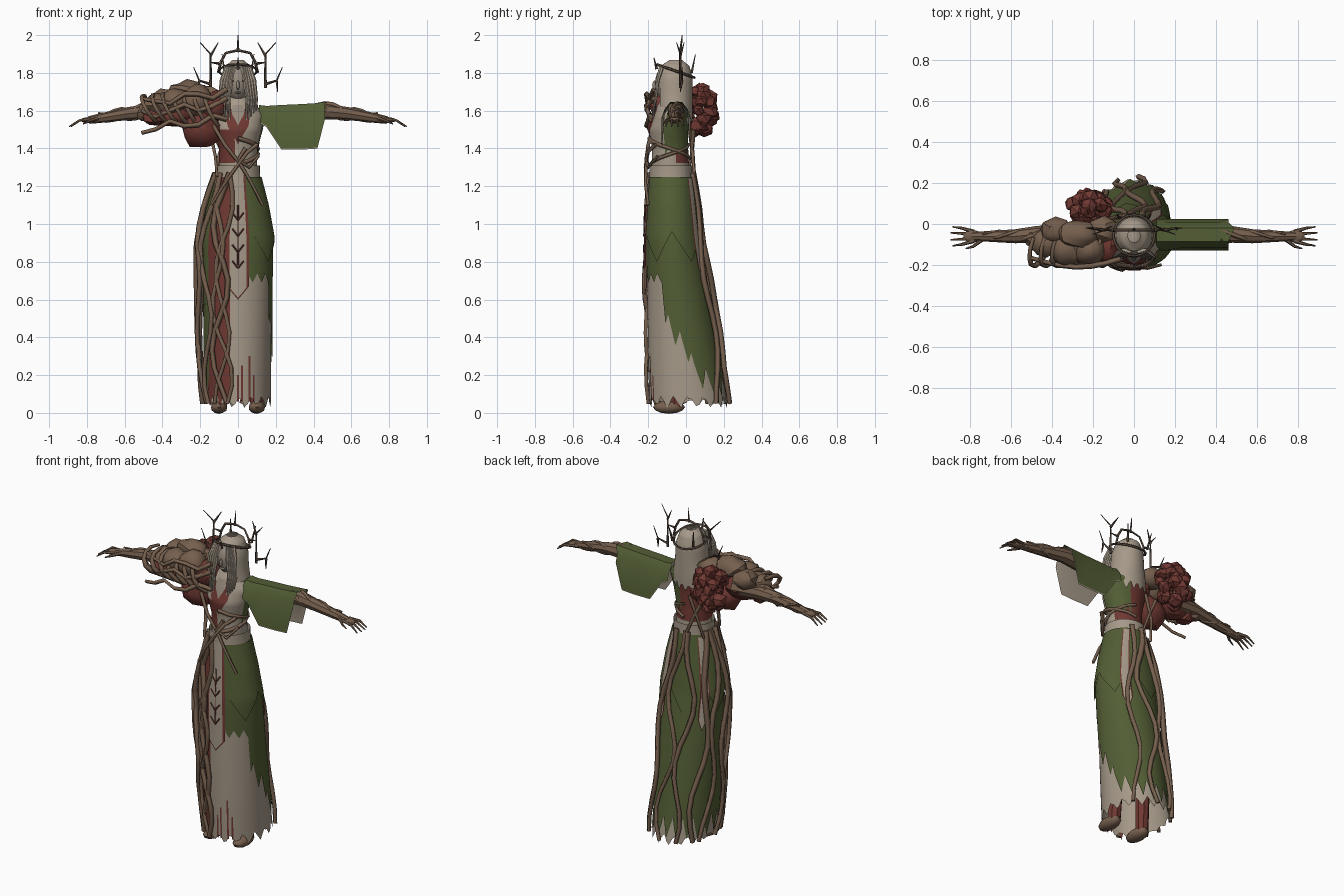
import bpy, bmesh, math, random
from mathutils import Vector, Matrix

random.seed(4)
if "Cube" in bpy.data.objects:
    bpy.data.objects.remove(bpy.data.objects["Cube"])


def material(name, r, g, b):
    m = bpy.data.materials.new(name)
    m.use_nodes = True
    m.diffuse_color = (r, g, b, 1)
    m.node_tree.nodes["Principled BSDF"].inputs["Base Color"].default_value = (r, g, b, 1)
    return m


CREAM = material("cream cloth", .38, .32, .25)
SKIN = material("pale skin", .3, .25, .2)
GREEN = material("moss green", .085, .11, .035)
RED = material("dark red", .16, .04, .032)
BROWN = material("bark brown", .18, .115, .075)
DARK = material("dark twig", .08, .055, .04)


def finish(name, bm, mats, smooth=True):
    mesh = bpy.data.meshes.new(name)
    bm.to_mesh(mesh)
    bm.free()
    ob = bpy.data.objects.new(name, mesh)
    bpy.context.collection.objects.link(ob)
    for m in mats:
        mesh.materials.append(m)
    if smooth:
        bpy.ops.object.select_all(action='DESELECT')
        ob.select_set(True)
        bpy.context.view_layer.objects.active = ob
        bpy.ops.object.shade_smooth_by_angle(angle=math.radians(35))
    return ob


# Body profiles: height, half width, front y, back y
SKIRT = [(1.26, .112, -.19, .03), (1.1, .15, -.2, .05), (.92, .18, -.21, .07),
         (.6, .175, -.205, .125), (.3, .175, -.2, .175), (0, .175, -.19, .225)]
TORSO = [(1.68, .045, -.12, -.02), (1.63, .09, -.15, .01), (1.58, .14, -.17, .02),
         (1.5, .125, -.195, .01), (1.4, .1, -.18, .01), (1.24, .1, -.18, .02)]
HOOD = [(1.865, .03, -.09, -.02), (1.84, .065, -.13, .015), (1.78, .088, -.15, .035),
        (1.68, .095, -.155, .035), (1.6, .11, -.155, .035), (1.4, .1, -.15, .03)]


def surf(profile, deg, z, k=1.0):
    for a, b in zip(profile, profile[1:]):
        if z >= b[0] or b is profile[-1]:
            t = min(1, max(0, (a[0] - z) / (a[0] - b[0])))
            break
    rx, f, r = (p + (q - p) * t for p, q in zip(a[1:], b[1:]))
    an = math.radians(deg)
    return Vector((rx * k * math.cos(an), (f + r) / 2 + (r - f) / 2 * k * math.sin(an), z))


def layer(name, mat, profile, a0, a1, top, bottom, k=1.0, cols=48, rows=14, rule=None):
    """Cloth sheet on a profile; bottom(angle, column) shapes the hem."""
    bm = bmesh.new()
    grid = []
    for i in range(cols + 1):
        a = a0 + (a1 - a0) * i / cols
        low = bottom(a, i)
        grid.append([bm.verts.new(surf(profile, a, top + (low - top) * j / rows, k)) for j in range(rows + 1)])
    for p, q in zip(grid, grid[1:]):
        for j in range(rows):
            bm.faces.new((p[j], p[j + 1], q[j + 1], q[j]))
    bmesh.ops.remove_doubles(bm, verts=bm.verts, dist=.0005)
    mats = mat if isinstance(mat, list) else [mat]
    if rule:
        for f in bm.faces:
            f.material_index = rule(f.calc_center_median())
    return finish(name, bm, mats)


def tubes(name, mat, paths, r, tip=.5, sides=0):
    """Tapered branches along point lists."""
    cu = bpy.data.curves.new(name, 'CURVE')
    cu.dimensions, cu.bevel_depth, cu.bevel_resolution, cu.use_fill_caps = '3D', r, sides, True
    for path in paths:
        s = cu.splines.new('POLY')
        s.points.add(len(path) - 1)
        for i, p in enumerate(path):
            s.points[i].co = (*p, 1)
            s.points[i].radius = 1 + (tip - 1) * i / (len(path) - 1)
    tmp = bpy.data.objects.new(name + "_path", cu)
    bpy.context.collection.objects.link(tmp)
    bpy.context.view_layer.update()
    mesh = bpy.data.meshes.new_from_object(tmp.evaluated_get(bpy.context.evaluated_depsgraph_get()))
    bpy.data.objects.remove(tmp)
    bm = bmesh.new()
    bm.from_mesh(mesh)
    return finish(name, bm, [mat], sides > 0)


def blobs(name, mat, items, sub=2, smooth=True, jitter=0):
    """Group of ellipsoids: (centre, radii)."""
    bm = bmesh.new()
    for c, s in items:
        m = Matrix.LocRotScale(Vector(c), None, Vector(s))
        for v in bmesh.ops.create_icosphere(bm, subdivisions=sub, radius=1, matrix=m)["verts"]:
            v.co += Vector(random.uniform(-jitter, jitter) for _ in range(3))
    return finish(name, bm, [mat], smooth)


def mirror(path):
    return [(-x, y, z) for x, y, z in path]


def zig(base, amp, n=4):
    return lambda a, i: base + amp * abs((i % n) / n * 2 - 1) + amp * .4 * math.sin(i * 1.7)


# Robe and skirt layers
layer("under_robe", CREAM, SKIRT, 0, 360, 1.26, zig(.04, .035), 1, 64)
layer("belt", CREAM, SKIRT, 0, 360, 1.31, lambda a, i: 1.25, 1.03, 32, 2)
layer("red_front_panel", RED, SKIRT, -152, -104, 1.25, zig(.04, .04), 1.025, 16)


def green_hem(a, i):
    tooth = .12 * abs((i % 6) / 3 - 1)
    if a < -28:
        return .69 + tooth * .4
    if a < 15:
        return .44 - (a + 28) * .005 + tooth
    return max(.07, .15 - a * .001) + tooth


layer("green_skirt", GREEN, SKIRT, -74, 212, 1.25, green_hem, 1.04, 96)
layer("green_overskirt", GREEN, SKIRT, -70, 205, 1.25, lambda a, i: .8 + .16 * abs((i % 16) / 8 - 1), 1.09, 64)


# Pointed panels: a red border with a cream centre
def panel(name, deg, w, top, low, k):
    for part, m, s, lift in (("border", RED, 1, 0), ("cloth", CREAM, .74, .012)):
        layer(name + "_" + part, m, SKIRT, deg - w * s, deg + w * s, top,
              lambda a, i: low + .01 * (lift > 0) + .07 * abs(a - deg) / w, k + lift, 8)


panel("front_tabard", -90, 18, 1.26, .6, 1.07)
panel("back_slit_left", 55, 9, 1.24, .7, 1.1)
panel("back_slit_right", 140, 9, 1.24, .7, 1.1)


def front(x, z, k=1.1):
    """Point on the front of the skirt."""
    p = surf(SKIRT, -90, z, k)
    return (x, p.y, z)


marks = [[front(0, 1.1), front(0, .78)]]
for i in range(4):
    z = 1.06 - i * .085
    marks += [[front(s * .03, z), front(0, z - .04)] for s in (-1, 1)]
tubes("tabard_marks", RED, marks, .004, 1)
for i, a in enumerate((-90, -83, -70, -62)):
    layer("hem_streak", RED, SKIRT, a - 1.5, a + 1.5, .2 + .05 * (i % 3), lambda d, j: .06, 1.012, 2)

# Feet and legs
blobs("shoes", BROWN, [((s * .1, -.09, .03), (.045, .085, .035)) for s in (-1, 1)])
tubes("legs", RED, [[(s * .09, -.03, .5), (s * .1, -.05, .03)] for s in (-1, 1)], .045, .8, 2)

# Torso
layer("bodice", [CREAM, RED], TORSO, 0, 360, 1.68, lambda a, i: 1.25, 1, 40, 24,
      lambda c: int(c.z > 1.32 and (c.y > -.05 or (c.x < -.02 and c.z < 1.5))))
layer("shoulder_cloth", GREEN, TORSO, -15, 75, 1.62, lambda a, i: 1.36 + .05 * (i % 2), 1.05, 8)
for s in (-1, 1):
    layer("collar", RED, TORSO, -90 + s * 12 - 13, -90 + s * 12 + 13, 1.61,
          lambda a, i: 1.42 + abs(a + 90) * .004, 1.03, 8)
layer("neck_opening", SKIN, TORSO, -106, -74, 1.63, lambda a, i: 1.52 + abs(a + 90) * .005, 1.05, 8)

# Head and hair
blobs("head", SKIN, [((0, -.085, 1.745), (.062, .08, .1)), ((0, -.07, 1.64), (.04, .04, .07))], 3)
blobs("nose_and_lips", SKIN, [((0, -.165, 1.735), (.009, .014, .026)), ((0, -.152, 1.695), (.018, .012, .006))])
blobs("eyes", DARK, [((s * .026, -.153, 1.757), (.013, .006, .006)) for s in (-1, 1)])
layer("hair", CREAM, HOOD, -55, 235, 1.865, zig(1.52, .03), 1, 48)
layer("hair_crown", CREAM, HOOD, 0, 360, 1.867, lambda a, i: 1.81, 1.01, 32, 6)
locks = []
for i in range(5):
    x = .035 + i * .013
    locks.append([(x * .7, -.13, 1.83), (x, -.15, 1.76), (x + .012, -.16, 1.66), (x + .008, -.175, 1.54 + .015 * i)])
tubes("hair_locks", CREAM, locks + [mirror(l) for l in locks], .013, .3, 1)

# Twig crown
ring = [(.1 * math.cos(t * math.pi / 10), -.055 + .1 * math.sin(t * math.pi / 10),
         1.81 - .035 * math.sin(t * math.pi / 10)) for t in range(21)]
arch = [(-.105, -.03, 1.8), (-.09, -.03, 1.86), (-.065, -.03, 1.905), (0, -.03, 1.92),
        (.065, -.03, 1.905), (.09, -.03, 1.86), (.105, -.03, 1.8)]
tubes("crown_band", DARK, [ring, arch], .007, 1)
antler = [[(.1, -.03, 1.85), (.145, -.03, 1.855)], [(.145, -.03, 1.72), (.145, -.03, 1.9), (.2, -.05, 1.96)],
          [(.145, -.03, 1.89), (.105, -.01, 1.96)], [(.145, -.03, 1.74), (.205, -.02, 1.76), (.235, -.02, 1.83)],
          [(.205, -.02, 1.76), (.21, -.03, 1.7)], [(.07, .03, 1.8), (.085, .05, 1.9)]]
spikes = [[(0, -.03, 1.91), (0, -.02, 2)], [(0, -.155, 1.82), (0, -.17, 1.88)]]
tubes("crown_twigs", DARK, antler + [mirror(p) for p in antler] + spikes, .008, .25)

# Arms, hands and fingers
arm = [(.3, -.05, 1.585), (.47, -.05, 1.595), (.58, -.06, 1.585), (.7, -.06, 1.565), (.79, -.06, 1.55)]
fingers = [[(.78, -.06 + o, 1.553), (.84, -.06 + o * 1.8, 1.548), (.9 - abs(o) * .7, -.06 + o * 2.1, 1.515)]
           for o in (-.022, -.008, .008, .022)] + [[(.74, -.075, 1.56), (.785, -.11, 1.545), (.82, -.12, 1.53)]]
twist = [[(x, -.055 + .035 * (1.25 - x) * math.cos(x * 16 + p), 1.67 - x * .145 + .05 * (1.25 - x) * math.sin(x * 16 + p))
          for x in (.42 + .04 * i for i in range(9))] for p in (0, 2, 4)]
for side, f in (("left", list), ("right", mirror)):
    tubes(side + "_arm", BROWN, [f(arm)], .048, .42, 2)
    tubes(side + "_arm_vines", BROWN, [f(t) for t in twist], .013, .4)
    tubes(side + "_fingers", BROWN, [f(p) for p in fingers], .011, .3, 1)
    blobs(side + "_palm", BROWN, [((arm[-1][0] * (1 if f is list else -1), -.06, 1.55), (.045, .032, .016))])


# Hanging sleeve with a pale lining
def sleeve(name, mat, gap):
    bm = bmesh.new()
    rows = []
    for x, top, low in ((.11, 1.63, 1.54), (.15, 1.625, 1.52), (.23, 1.63, 1.4), (.34, 1.635, 1.4),
                        (.42, 1.64, 1.405), (.46, 1.645, 1.56)):
        mid = top - .04
        sec = [(-.13, low), (-.115, mid), (-.085, top), (-.02, top), (.01, mid), (.025, low)]
        rows.append([bm.verts.new((x + (.03 if j == 3 and x > .45 else 0), -.05 + (y + .05) * (1 - gap * 6), z - gap))
                     for j, (y, z) in enumerate(sec)])
    for p, q in zip(rows, rows[1:]):
        for j in range(5):
            bm.faces.new((p[j], q[j], q[j + 1], p[j + 1]))
    finish(name, bm, [mat])


sleeve("left_sleeve", GREEN, 0)
sleeve("sleeve_lining", CREAM, .006)

# Gnarled right shoulder
blobs("shoulder_knots", BROWN, [((-.22, -.12, 1.655), (.085, .08, .085)), ((-.33, -.12, 1.65), (.08, .08, .07)),
      ((-.43, -.09, 1.63), (.075, .07, .06)), ((-.27, -.05, 1.7), (.1, .07, .06)), ((-.15, -.03, 1.67), (.08, .07, .06)),
      ((-.48, -.07, 1.59), (.06, .05, .05)), ((-.38, -.03, 1.66), (.08, .06, .06))], 2, True, .008)
blobs("shoulder_flesh", RED, [((-.19, -.11, 1.5), (.11, .09, .1)), ((-.12, -.11, 1.62), (.07, .08, .09)),
      ((-.33, -.09, 1.58), (.12, .085, .07)), ((-.45, -.09, 1.57), (.06, .06, .05))], 2, True, .008)
lumps = []
for i in range(36):
    r = random.uniform(.03, .05)
    d = Vector(random.gauss(0, 1) for _ in range(3)).normalized()
    lumps.append(((-.22 + d.x * .09, .075 + d.y * .06, 1.6 + d.z * .11), (r, r, r)))
blobs("berry_cluster", RED, lumps, 1, False, .006)
wraps = []
for i in range(7):
    x = -.13 - i * .055
    wraps.append([(x - .05 * math.sin(t), -.1 - .105 * math.cos(t - .6), 1.61 + (.1 - i * .005) * math.sin(t - .6))
                  for t in (k * .5 for k in range(-1, 6))])
for z in (1.7, 1.64, 1.56):
    wraps.append([(-.06 - i * .075, -.17 - .04 * math.sin(i * .55), z + .025 * math.sin(i * 2 + z * 20) - .01 * i)
                  for i in range(7)])
tubes("shoulder_vines", BROWN, wraps, .015, .7)


# Vines winding down the skirt
def wavy(a0, a1, amp, phase, k, low=.05):
    steps = [i / 13 for i in range(14)]
    return [surf(SKIRT, a0 + (a1 - a0) * t + amp * math.sin(t * 11 + phase), 1.27 + (low - 1.27) * t,
                 1.08 + (k - 1.08) * math.sin(t * math.pi) ** .5) for t in steps]


tubes("front_vines", BROWN, [wavy(-112, -118, 13, 0, 1.1), wavy(-120, -120, 15, 2.5, 1.12), wavy(-135, -110, 14, 4.5, 1.1),
      wavy(-150, -140, 12, 1, 1.2), wavy(-165, -160, 9, 3, 1.27), wavy(-180, -172, 8, 5, 1.25)], .017, .75)
tubes("back_vines", BROWN, [wavy(70, 50, 8, 0, 1.15), wavy(88, 85, 13, 1.5, 1.17), wavy(115, 108, 10, 4, 1.17),
      wavy(150, 138, 9, 2, 1.17), wavy(165, 160, 8, 0, 1.2)], .018, .75)

# Vines knotted across the waist and bodice
cross = [[(-.13, -.17, 1.52), (-.07, -.2, 1.42), (.01, -.21, 1.32), (.07, -.215, 1.22), (.13, -.2, 1.1)],
         [(.1, -.16, 1.42), (.05, -.205, 1.38), (-.01, -.215, 1.3), (-.08, -.205, 1.2), (-.14, -.18, 1.1)],
         [(.04, -.2, 1.4), (0, -.21, 1.34), (.06, -.2, 1.3), (.11, -.15, 1.36)],
         [(-.15, -.1, 1.5), (-.12, -.14, 1.36), (-.11, -.17, 1.25)],
         [(-.14, .02, 1.5), (-.08, .035, 1.38), (-.03, .045, 1.26)],
         [(-.05, .04, 1.5), (-.1, .03, 1.36), (-.12, 0, 1.24)]]
cross += [[surf(TORSO, a, z + s * .0006 * a, 1.08) for a in range(-90, 120, 30)] for z, s in ((1.4, -1), (1.37, 1))]
tubes("waist_vines", BROWN, cross, .012, .7)
